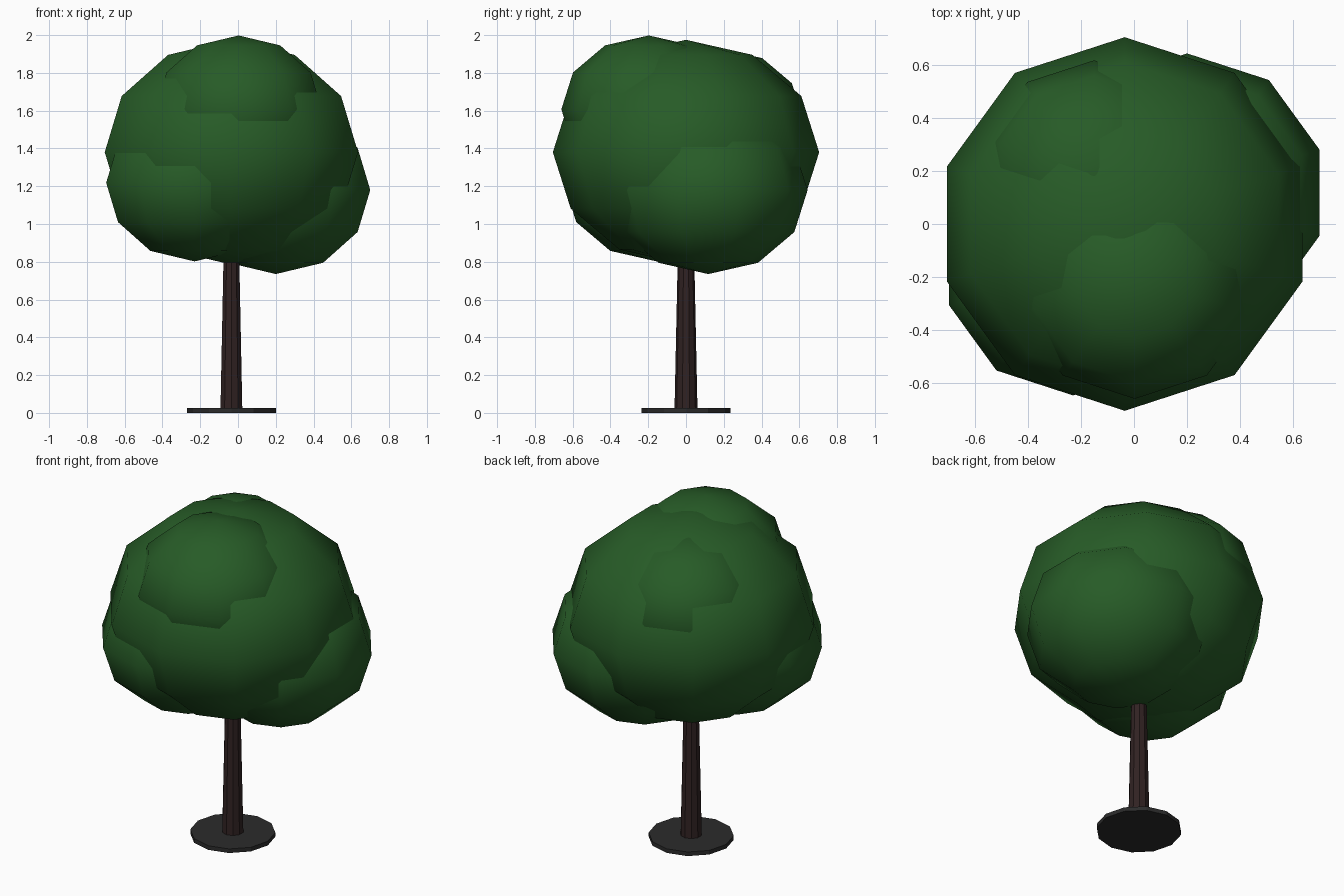
import bpy, bmesh, math

if "Cube" in bpy.data.objects:
    bpy.data.objects.remove(bpy.data.objects["Cube"])


def material(name, rgb):
    m = bpy.data.materials.new(name)
    m.diffuse_color = (*rgb, 1.0)
    m.use_nodes = True
    m.node_tree.nodes["Principled BSDF"].inputs["Base Color"].default_value = m.diffuse_color
    return m


GREEN = material("leaf green", (0.02, 0.105, 0.02))
BROWN = material("dark bark brown", (0.03, 0.016, 0.016))
GREY = material("base charcoal", (0.024, 0.024, 0.024))


def lathe(name, center, profile, sides, mat, smooth=False):
    """Closed solid from (radius, z) points, bottom to top, a corner facing +y."""
    bm = bmesh.new()
    rings = []
    for r, z in profile:
        if r < 1e-5:
            rings.append([bm.verts.new((0, 0, z))] * sides)
        else:
            angles = [math.pi / 2 + 2 * math.pi * i / sides for i in range(sides)]
            rings.append([bm.verts.new((r * math.cos(a), r * math.sin(a), z)) for a in angles])
    for low, high in zip(rings, rings[1:]):
        for i in range(sides):
            j = (i + 1) % sides
            bm.faces.new(list(dict.fromkeys((low[i], low[j], high[j], high[i]))))
    if profile[0][0] > 1e-5:
        bm.faces.new(rings[0][::-1])
    if profile[-1][0] > 1e-5:
        bm.faces.new(rings[-1])
    for f in bm.faces:
        f.smooth = smooth
    mesh = bpy.data.meshes.new(name)
    bm.to_mesh(mesh)
    bm.free()
    mesh.materials.append(mat)
    ob = bpy.data.objects.new(name, mesh)
    ob.location = center
    bpy.context.collection.objects.link(ob)
    return ob


# Ground disc and tapered trunk
AXIS = -0.035
lathe("base_disc", (AXIS, 0, 0), [(0.235, 0), (0.235, 0.025)], 12, GREY)
lathe("trunk", (AXIS, 0, 0), [(0.061, 0.01), (0.04, 1.0)], 10, BROWN)

# Foliage: overlapping flattened ten-sided balls (centre, radius, half height)
CLUMPS = {
    "foliage_main": ((AXIS, 0, 1.38), 0.705, 0.595),
    "foliage_front_top": ((0.003, -0.197, 1.607), 0.463, 0.391),
    "foliage_right_low": ((0.20, 0.118, 1.18), 0.526, 0.445),
    "foliage_left_low": ((-0.23, -0.155, 1.218), 0.492, 0.416),
    "foliage_back_top": ((-0.15, 0.188, 1.564), 0.43, 0.363),
}
RINGS = 6
for name, (center, radius, half) in CLUMPS.items():
    arc = [-math.pi / 2 + math.pi * k / RINGS for k in range(RINGS + 1)]
    lathe(name, center, [(radius * math.cos(t), half * math.sin(t)) for t in arc], 10, GREEN, True)
